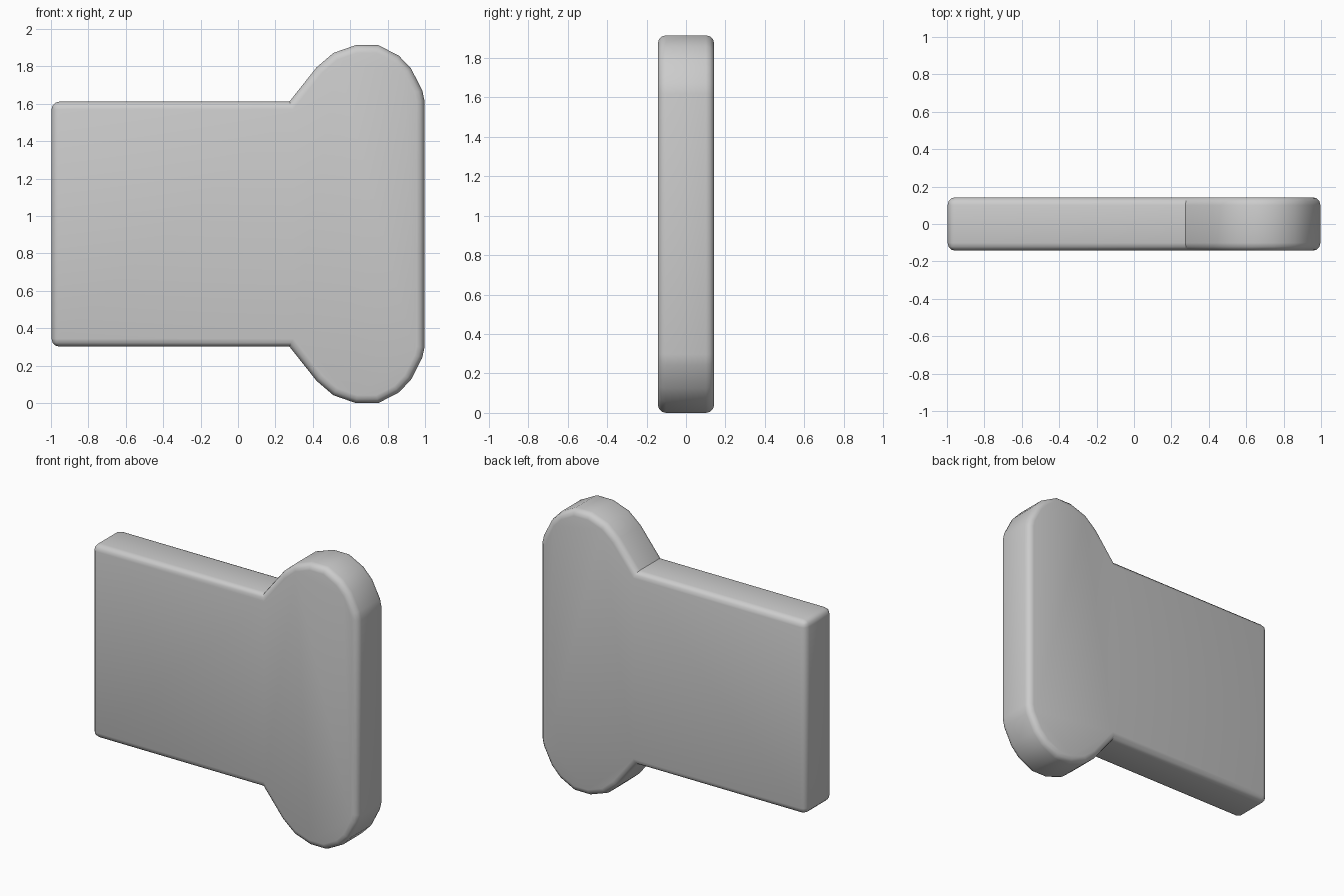
import bpy, bmesh, math

if "Cube" in bpy.data.objects:
    bpy.data.objects.remove(bpy.data.objects["Cube"])

HALF_DEPTH = 0.143
MID_Z = 0.957

# Upper half of the silhouette (x, height above the middle), left to right
upper = [(-0.997, 0.655), (0.275, 0.655), (0.42, 0.838), (0.51, 0.915),
         (0.63, 0.957), (0.75, 0.957), (0.86, 0.9), (0.925, 0.832),
         (0.985, 0.715), (0.997, 0.66)]
outline = [(x, MID_Z + h) for x, h in upper]
outline += [(x, MID_Z - h) for x, h in reversed(upper)]

# Slab with a rounded lobed end, extruded through its depth
bm = bmesh.new()
face = bm.faces.new([bm.verts.new((x, -HALF_DEPTH, z)) for x, z in outline])
grown = bmesh.ops.extrude_face_region(bm, geom=[face])
verts = [g for g in grown["geom"] if isinstance(g, bmesh.types.BMVert)]
bmesh.ops.translate(bm, verts=verts, vec=(0, 2 * HALF_DEPTH, 0))
bmesh.ops.recalc_face_normals(bm, faces=bm.faces)
mesh = bpy.data.meshes.new("lobed_panel")
bm.to_mesh(mesh)
bm.free()
panel = bpy.data.objects.new("lobed_panel", mesh)
bpy.context.collection.objects.link(panel)

# Softened rims and square corners; the notches stay sharp
bevel = panel.modifiers.new("soft_edges", "BEVEL")
bevel.width = 0.042
bevel.segments = 3
bevel.limit_method = "ANGLE"
bevel.angle_limit = math.radians(60)

bpy.context.view_layer.objects.active = panel
panel.select_set(True)
bpy.ops.object.modifier_apply(modifier=bevel.name)
bpy.ops.object.shade_smooth_by_angle(angle=math.radians(35))
